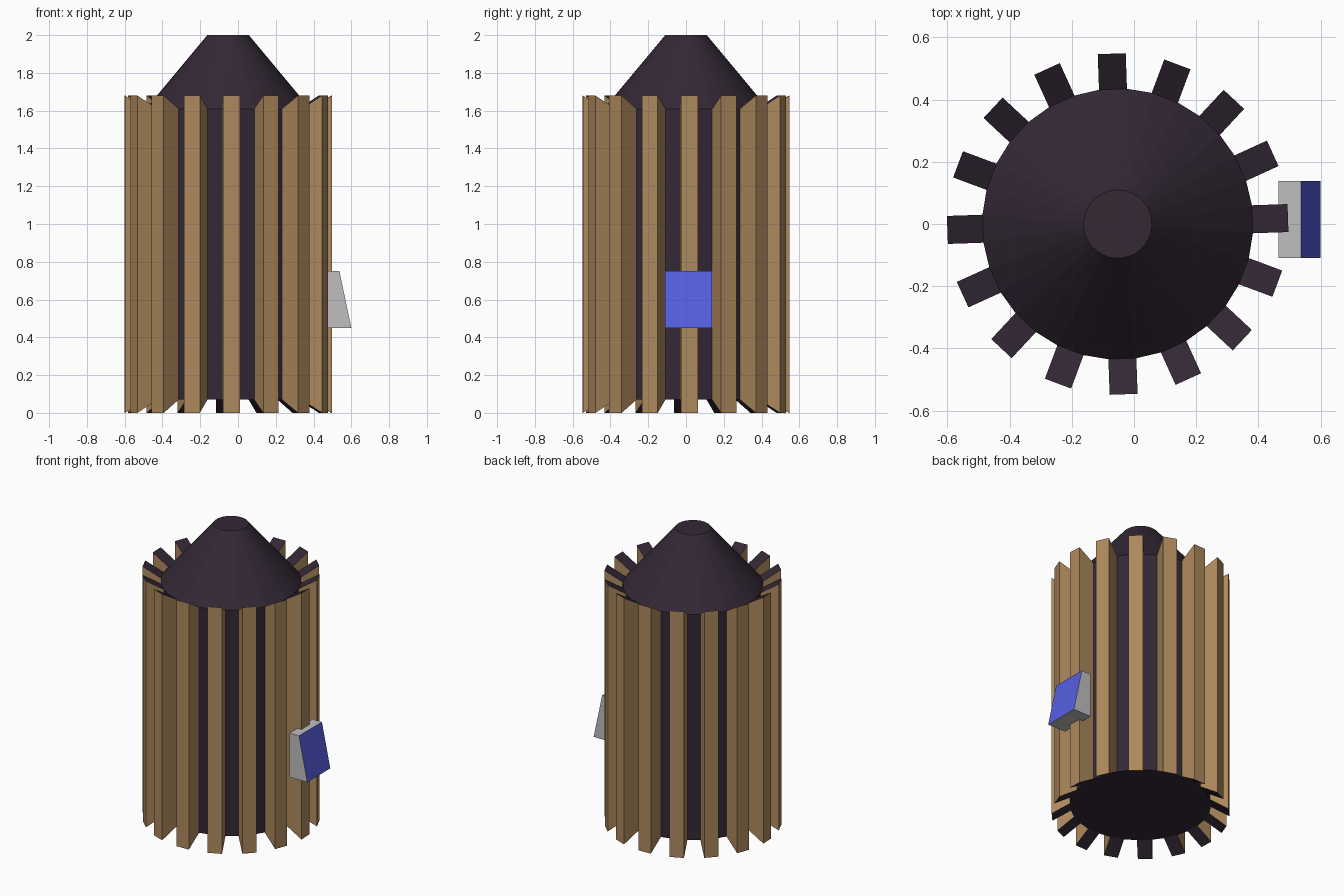
import bpy, bmesh, math
from mathutils import Vector

if "Cube" in bpy.data.objects:
    bpy.data.objects.remove(bpy.data.objects["Cube"])

def material(name, rgb):
    m = bpy.data.materials.new(name)
    m.diffuse_color = (*rgb, 1)
    m.use_nodes = True
    m.node_tree.nodes["Principled BSDF"].inputs["Base Color"].default_value = m.diffuse_color
    return m

WOOD = material("tan wood", (0.42, 0.25, 0.108))
DARK = material("dark plum metal", (0.033, 0.021, 0.036))
GREY = material("light grey", (0.52, 0.52, 0.52))
BLUE = material("sign blue", (0.095, 0.115, 0.76))

CX, N, TURN = -0.0525, 32, math.radians(2)   # bin axis, sides, slight twist
R, Z0, Z1 = 0.436, 0.07, 1.61                # drum radius, bottom, shoulder
OUT, W = 0.548, 0.045                        # slat outer distance, half width

def finish(name, bm, mats):
    bmesh.ops.recalc_face_normals(bm, faces=bm.faces)
    me = bpy.data.meshes.new(name)
    bm.to_mesh(me)
    bm.free()
    for m in mats:
        me.materials.append(m)
    ob = bpy.data.objects.new(name, me)
    bpy.context.collection.objects.link(ob)
    return ob

# Drum with conical lid: stacked rings, closed at both ends
bm = bmesh.new()
rings = []
for r, z in ((R, Z0), (R, Z1), (0.11, 2.0)):
    ring = []
    for i in range(N):
        a = TURN + (i + 0.5) * math.tau / N
        ring.append(bm.verts.new((CX + r * math.cos(a), r * math.sin(a), z)))
    rings.append(ring)
for lo, hi in zip(rings, rings[1:]):
    for i in range(N):
        j = (i + 1) % N
        bm.faces.new((lo[i], lo[j], hi[j], hi[i]))
bm.faces.new(rings[0])
bm.faces.new(rings[-1])
finish("drum_and_lid", bm, [DARK])

# Wooden slats: every second drum side pulled outwards, ends slanting to the drum
bm = bmesh.new()
inner = R * math.cos(math.pi / N) - 0.002
for k in range(N // 2):
    a = TURN + k * 2 * math.tau / N
    d = Vector((math.cos(a), math.sin(a), 0))
    s = Vector((-d.y, d.x, 0))
    def pt(dist, side, z):
        return bm.verts.new(Vector((CX, 0, z)) + d * dist + s * side)
    prof = ((inner, Z0), (OUT, 0.0), (OUT, 1.68), (inner, Z1))
    left = [pt(r, -W, z) for r, z in prof]
    right = [pt(r, W, z) for r, z in prof]
    bm.faces.new(left)
    bm.faces.new(right[::-1])
    for i in range(4):
        j = (i + 1) % 4
        f = bm.faces.new((left[i], right[i], right[j], left[j]))
        f.material_index = 1 if i in (0, 2) else 0   # dark slanted ends
finish("slats", bm, [WOOD, DARK])

# Sign wedge on the right side, blue sloping front
bm = bmesh.new()
prof = ((0.465, 0.45), (0.6, 0.45), (0.537, 0.75), (0.465, 0.75))
a = [bm.verts.new((x, -0.11, z)) for x, z in prof]
b = [bm.verts.new((x, 0.138, z)) for x, z in prof]
bm.faces.new(a)
bm.faces.new(b[::-1])
for i in range(4):
    j = (i + 1) % 4
    f = bm.faces.new((a[i], b[i], b[j], a[j]))
    f.material_index = 1 if i == 1 else 0
finish("sign_wedge", bm, [GREY, BLUE])
